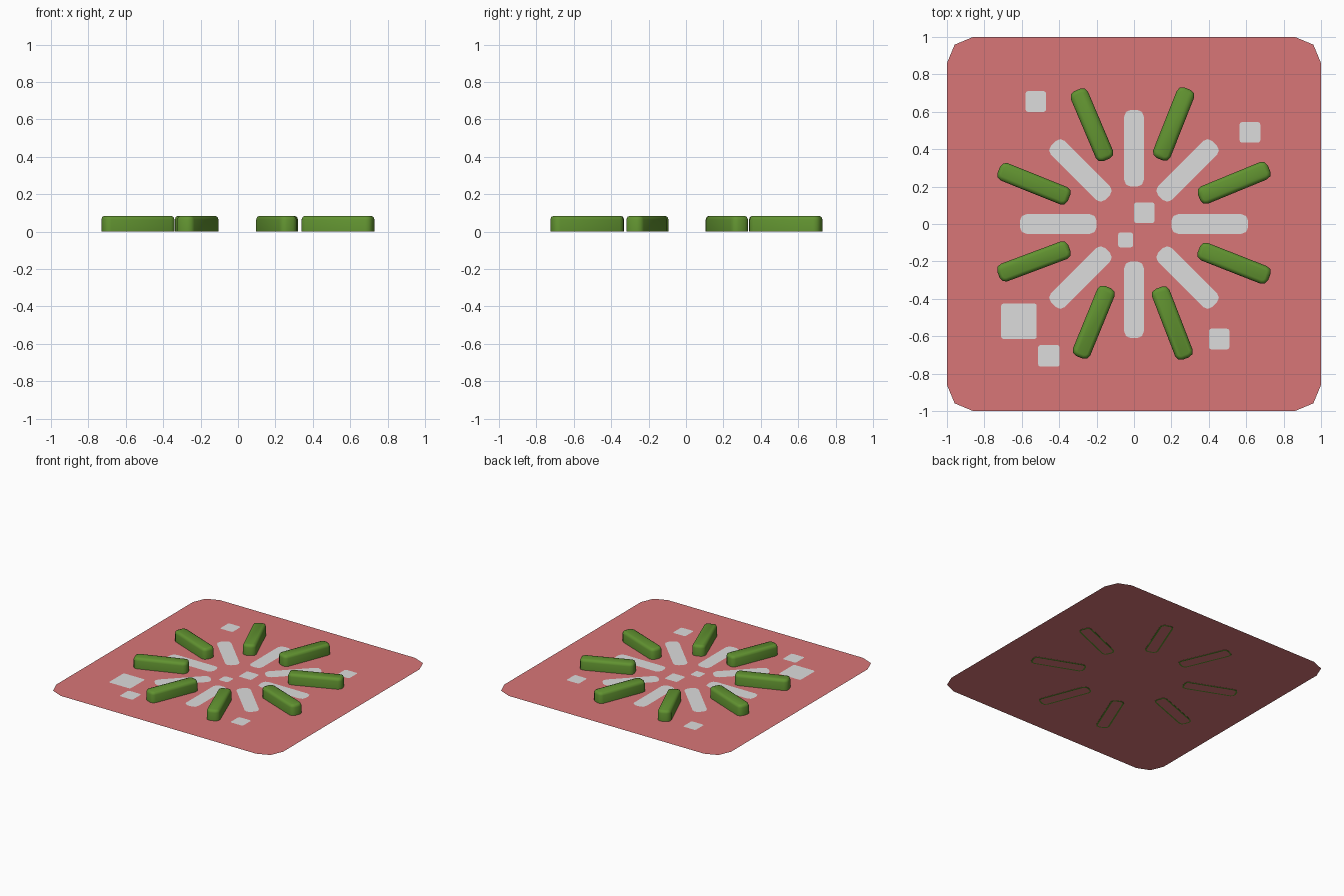
import bpy, math

cube = bpy.data.objects.get("Cube")
if cube:
    bpy.data.objects.remove(cube, do_unlink=True)


def material(name, rgb):
    m = bpy.data.materials.new(name)
    m.use_nodes = True
    m.diffuse_color = (*rgb, 1)
    m.node_tree.nodes["Principled BSDF"].inputs["Base Color"].default_value = (*rgb, 1)
    return m


PINK = material("dusty pink", (0.69, 0.18, 0.185))
GREY = material("pale grey", (0.72, 0.72, 0.72))
GREEN = material("hedge green", (0.12, 0.29, 0.03))


def outline(length, width, radius, inset=0.0, z=0.0):
    """Rounded rectangle with two-segment corners."""
    pts = []
    r = max(radius - inset, 0.002)
    for i, (sx, sy) in enumerate([(1, 1), (-1, 1), (-1, -1), (1, -1)]):
        cx = sx * (length / 2 - inset - r)
        cy = sy * (width / 2 - inset - r)
        for k in range(3):
            a = math.radians(90 * i + 45 * k)
            pts.append((cx + r * math.cos(a), cy + r * math.sin(a), z))
    return pts


def loft(name, rings, mat, loc, angle=0.0):
    """Skin a stack of rings and close the last one."""
    n = len(rings[0])
    verts = [p for ring in rings for p in ring]
    faces = []
    for j in range(len(rings) - 1):
        for i in range(n):
            a, b = j * n + i, j * n + (i + 1) % n
            faces.append((a, b, b + n, a + n))
    faces.append(tuple(range((len(rings) - 1) * n, len(rings) * n)))
    mesh = bpy.data.meshes.new(name)
    mesh.from_pydata(verts, [], faces)
    mesh.materials.append(mat)
    obj = bpy.data.objects.new(name, mesh)
    obj.location = loc
    obj.rotation_euler.z = angle
    bpy.context.collection.objects.link(obj)
    return obj


# Ground sheet
loft("ground_sheet", [outline(2, 2, 0.14)], PINK, (0, 0, 0.002))

# Grey paving strips radiating from the centre
for k in range(8):
    a = k * math.pi / 4
    loft("paving_strip", [outline(0.41, 0.105, 0.035)], GREY,
         (0.405 * math.cos(a), 0.405 * math.sin(a), 0.004), a)

# Loose square slabs: x, y, size
for x, y, s in [(-0.525, 0.655, 0.11), (0.62, 0.49, 0.11), (0.055, 0.06, 0.11),
                (-0.045, -0.085, 0.08), (-0.615, -0.52, 0.19),
                (-0.455, -0.705, 0.115), (0.455, -0.615, 0.11)]:
    loft("square_slab", [outline(s, s, 0.012)], GREY, (x, y, 0.004))

# Low hedges between the strips, open beneath apart from a narrow rim
hedges = []
for x, y in [(0.535, 0.22), (0.212, 0.535), (-0.225, 0.53), (-0.535, 0.215),
             (-0.535, -0.2), (-0.215, -0.525), (0.205, -0.53), (0.535, -0.21)]:
    profile = [(0.012, 0), (0, 0), (0, 0.064), (0.006, 0.079), (0.02, 0.085)]
    rings = [outline(0.405, 0.1, 0.032, inset, z) for inset, z in profile]
    hedges.append(loft("hedge", rings, GREEN, (x, y, 0), math.atan2(y, x)))

# Soft shading on the hedges
bpy.ops.object.select_all(action='DESELECT')
for h in hedges:
    h.select_set(True)
bpy.context.view_layer.objects.active = hedges[0]
bpy.ops.object.shade_smooth_by_angle(angle=math.radians(50))
